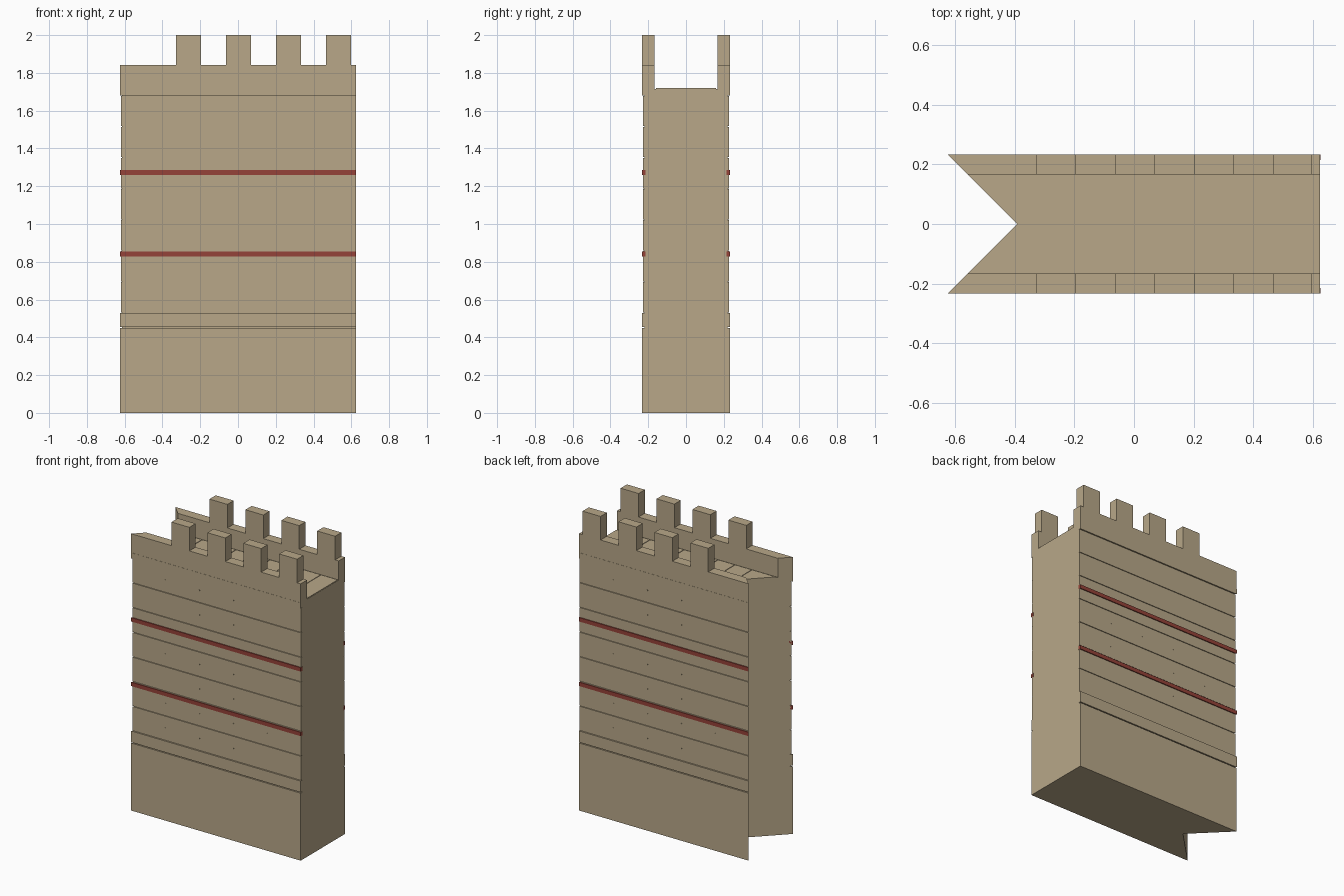
import bpy, bmesh

if "Cube" in bpy.data.objects:
    bpy.data.objects.remove(bpy.data.objects["Cube"])

END = 0.625      # square right end
NOTCH = -0.392   # inner point of the mitred left end


def material(name, rgb):
    m = bpy.data.materials.new(name)
    m.diffuse_color = (*rgb, 1)
    m.use_nodes = True
    m.node_tree.nodes["Principled BSDF"].inputs["Base Color"].default_value = m.diffuse_color
    return m


tan = material("tan stone", (0.48, 0.39, 0.25))
red = material("dull red", (0.30, 0.055, 0.04))


def prism(bm, pts, z0, z1):
    """Extrude a flat outline from z0 to z1."""
    face = bm.faces.new([bm.verts.new((x, y, z0)) for x, y in pts])
    up = bmesh.ops.extrude_face_region(bm, geom=[face])["geom"]
    for v in up:
        if isinstance(v, bmesh.types.BMVert):
            v.co.z = z1


def finish(name, bm, mat):
    bmesh.ops.recalc_face_normals(bm, faces=bm.faces)
    me = bpy.data.meshes.new(name)
    bm.to_mesh(me)
    bm.free()
    me.materials.append(mat)
    ob = bpy.data.objects.new(name, me)
    bpy.context.collection.objects.link(ob)
    return ob


def footprint(w, end=END):
    """Full wall outline, half width w, with the V notch on the left."""
    return [(end, -w), (end, w), (NOTCH - w, w), (NOTCH, 0), (NOTCH - w, -w)]


def strip(side, y0, y1, end=END):
    """Outline of a strip along one long side, mitred on the left."""
    return [(end, side * y0), (end, side * y1),
            (NOTCH - y1, side * y1), (NOTCH - y0, side * y0)]


def rect(x0, x1, y0, y1):
    return [(x0, y0), (x1, y0), (x1, y1), (x0, y1)]


def slab(name, w, z0, z1):
    bm = bmesh.new()
    prism(bm, footprint(w), z0, z1)
    finish(name, bm, tan)


# Solid wall body and base
slab("base", 0.233, 0.0, 0.449)
slab("core", 0.221, 0.449, 1.716)

# Ledges below and above the planked faces
for name, z0, z1 in (("lower_ledge", 0.455, 0.53), ("upper_ledge", 1.68, 1.717)):
    bm = bmesh.new()
    for s in (-1, 1):
        prism(bm, strip(s, 0.215, 0.234), z0, z1)
    finish(name, bm, tan)

# Seven courses on each face, separated by thin grooves, with tiny pegs
courses, pegs = bmesh.new(), bmesh.new()
step = (1.68 - 0.53) / 7
for s in (-1, 1):
    for i in range(7):
        z = 0.53 + i * step
        prism(courses, strip(s, 0.215, 0.2275), z + 0.002, z + step - 0.002)
        for x in (-0.375, -0.125, 0.125, 0.375):
            zc = z + step / 2
            ys = sorted((s * 0.22, s * 0.2285))
            prism(pegs, rect(x - 0.003, x + 0.003, *ys), zc - 0.003, zc + 0.003)
finish("wall_courses", courses, tan)
finish("wall_pegs", pegs, tan)

# Red stripes
bm = bmesh.new()
for z in (0.842, 1.272):
    for s in (-1, 1):
        prism(bm, strip(s, 0.215, 0.234, 0.626), z - 0.013, z + 0.013)
finish("red_stripes", bm, red)

# Parapets and merlons
parapet, merlons = bmesh.new(), bmesh.new()
for s in (-1, 1):
    prism(parapet, strip(s, 0.167, 0.233), 1.716, 1.843)
    for i in range(4):
        x = -0.327 + i * 0.2645
        ys = sorted((s * 0.167, s * 0.233))
        prism(merlons, rect(x, x + 0.132, *ys), 1.843, 2.0)
finish("parapets", parapet, tan)
finish("merlons", merlons, tan)

# Walkway boards, the first one notched
bm = bmesh.new()
prism(bm, footprint(0.159, -0.377), 1.71, 1.72)
for i in range(8):
    x = -0.375 + i * 0.125
    prism(bm, rect(x + 0.002, x + 0.123, -0.159, 0.159), 1.71, 1.72)
finish("walkway_boards", bm, tan)
